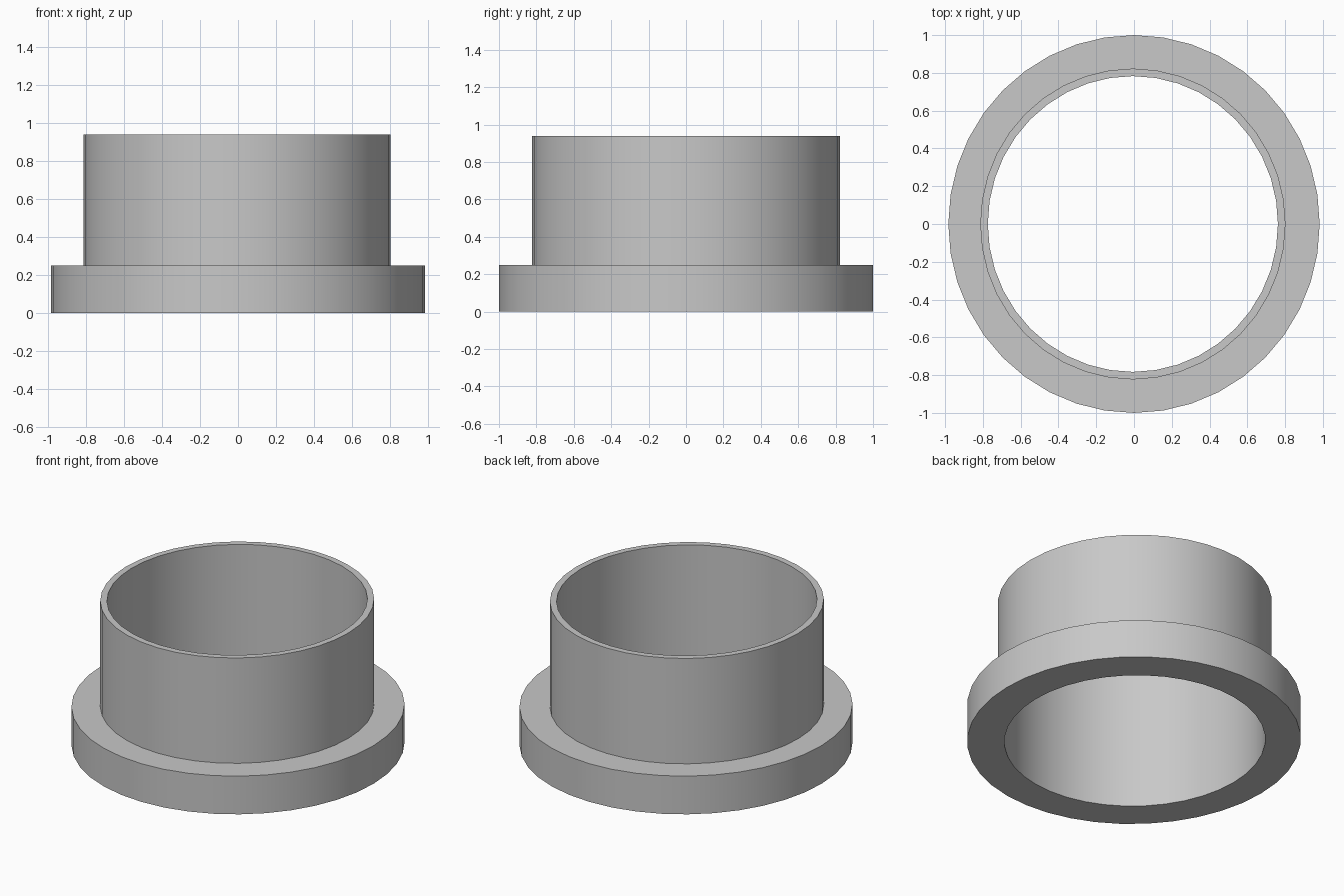
import bpy, bmesh
from math import cos, sin, tau

cube = bpy.data.objects.get("Cube")
if cube:
    bpy.data.objects.remove(cube, do_unlink=True)

# Plain grey
grey = bpy.data.materials.new("plain grey")
grey.use_nodes = True
colour = (0.58, 0.58, 0.58, 1)
grey.diffuse_color = colour
grey.node_tree.nodes["Principled BSDF"].inputs["Base Color"].default_value = colour

SEGMENTS = 40
# Closed wall section: half width in x, half depth in y, height
FLANGE = (0.983, 1.0)
TUBE = (0.808, 0.823)
BORE = (0.768, 0.783)
SHIFT = -0.006
section = [(BORE, 0), (FLANGE, 0), (FLANGE, 0.25),
           (TUBE, 0.25), (TUBE, 0.94), (BORE, 0.94)]

# Flanged sleeve: bridge the rings of the section all the way round
bm = bmesh.new()
rings = []
for (rx, ry), z in section:
    shift = 0 if rx == FLANGE[0] else SHIFT
    rings.append([bm.verts.new((shift + rx * cos(tau * i / SEGMENTS),
                                ry * sin(tau * i / SEGMENTS), z))
                  for i in range(SEGMENTS)])
for lower, upper in zip(rings, rings[1:] + rings[:1]):
    for i in range(SEGMENTS):
        j = (i + 1) % SEGMENTS
        bm.faces.new((lower[i], lower[j], upper[j], upper[i]))
bmesh.ops.recalc_face_normals(bm, faces=bm.faces)

mesh = bpy.data.meshes.new("flanged_sleeve")
bm.to_mesh(mesh)
bm.free()
mesh.materials.append(grey)
sleeve = bpy.data.objects.new("flanged_sleeve", mesh)
bpy.context.collection.objects.link(sleeve)

# Smooth walls with crisp rims
bpy.ops.object.select_all(action="DESELECT")
sleeve.select_set(True)
bpy.context.view_layer.objects.active = sleeve
bpy.ops.object.shade_smooth_by_angle(angle=0.6)
